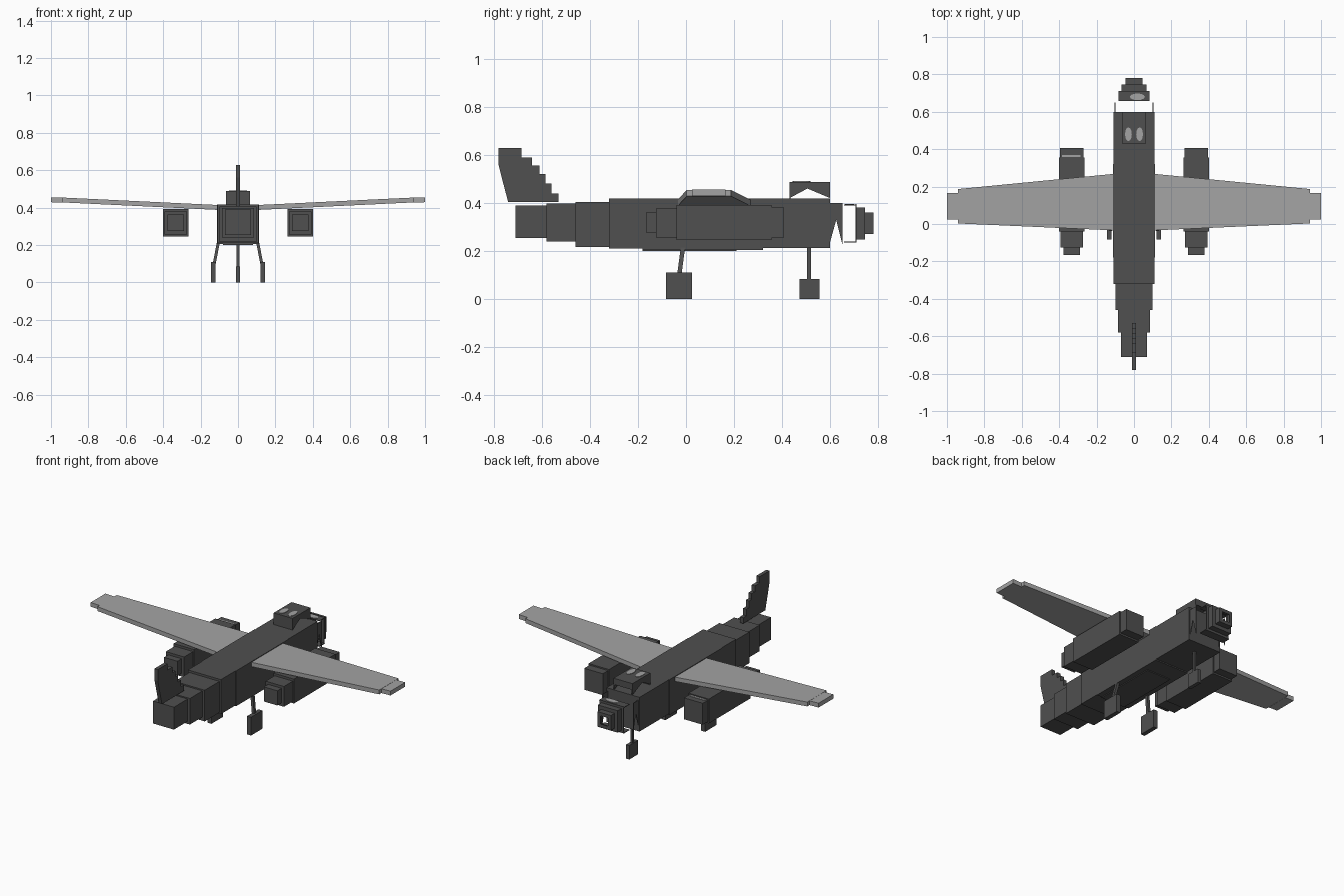
import bpy, bmesh, math
from mathutils import Vector

if "Cube" in bpy.data.objects:
    bpy.data.objects.remove(bpy.data.objects["Cube"])


def material(name, v):
    m = bpy.data.materials.new(name)
    m.diffuse_color = (v, v, v, 1)
    m.use_nodes = True
    m.node_tree.nodes["Principled BSDF"].inputs["Base Color"].default_value = m.diffuse_color
    return m


DARK = material("dark grey", 0.08)
LIGHT = material("light grey", 0.37)


def finish(name, bm, mat):
    bmesh.ops.recalc_face_normals(bm, faces=bm.faces[:])
    me = bpy.data.meshes.new(name)
    bm.to_mesh(me)
    bm.free()
    me.materials.append(mat)
    ob = bpy.data.objects.new(name, me)
    bpy.context.collection.objects.link(ob)
    return ob


def add_box(bm, x, y, z):
    """Box from three (low, high) ranges."""
    vs = bmesh.ops.create_cube(bm, size=1)["verts"]
    for v in vs:
        v.co = Vector([(r[0] + r[1]) / 2 + c * (r[1] - r[0]) for r, c in zip((x, y, z), v.co)])


def boxes(name, ranges, mat=DARK):
    bm = bmesh.new()
    for r in ranges:
        add_box(bm, *r)
    return finish(name, bm, mat)


def side_plate(name, profile, x0, x1, mat=DARK):
    """Extrude a (y, z) outline along x."""
    bm = bmesh.new()
    f = bm.faces.new([bm.verts.new((x0, y, z)) for y, z in profile])
    ext = bmesh.ops.extrude_face_region(bm, geom=[f])["geom"]
    bmesh.ops.translate(bm, vec=(x1 - x0, 0, 0), verts=[e for e in ext if isinstance(e, bmesh.types.BMVert)])
    return finish(name, bm, mat)


def loft(name, sections, mat):
    """Join four-cornered sections into a closed solid."""
    bm = bmesh.new()
    rings = [[bm.verts.new(p) for p in s] for s in sections]
    for a, b in zip(rings, rings[1:]):
        for i in range(4):
            bm.faces.new((a[i], a[(i + 1) % 4], b[(i + 1) % 4], b[i]))
    bm.faces.new(rings[0])
    bm.faces.new(rings[-1])
    return finish(name, bm, mat)


def spot(name, x, y, z, rx, ry):
    """Thin oval plate lying flat."""
    bm = bmesh.new()
    vs = bmesh.ops.create_cone(bm, cap_ends=True, segments=12, radius1=1, radius2=1, depth=0.003)["verts"]
    for v in vs:
        v.co = Vector((x + v.co.x * rx, y + v.co.y * ry, z + v.co.z))
    finish(name, bm, LIGHT)


# Stepped fuselage: half width, y range, z range
boxes("fuselage", [((-w, w), (y0, y1), (z0, z1)) for w, y0, y1, z0, z1 in (
    (0.07, -0.71, -0.58, 0.255, 0.39),
    (0.085, -0.58, -0.46, 0.24, 0.397),
    (0.10, -0.46, -0.32, 0.217, 0.405),
    (0.11, -0.32, -0.18, 0.21, 0.418),
    (0.113, -0.18, 0.32, 0.205, 0.418),
    (0.11, 0.32, 0.60, 0.212, 0.418))])
boxes("belly_panel", [((-0.08, 0.08), (-0.18, 0.21), (0.20, 0.206))])

# Stepped tail fin
side_plate("tail_fin", [
    (-0.74, 0.405), (-0.765, 0.50), (-0.78, 0.56), (-0.78, 0.628), (-0.685, 0.628),
    (-0.685, 0.59), (-0.64, 0.59), (-0.64, 0.555), (-0.61, 0.555), (-0.61, 0.52),
    (-0.585, 0.52), (-0.585, 0.48), (-0.56, 0.48), (-0.56, 0.44), (-0.53, 0.44),
    (-0.53, 0.405)], -0.011, 0.011)

# Canopy: roof, end frames and notched sides
boxes("canopy_roof", [((-0.063, 0.063), (0.43, 0.60), (0.482, 0.488))])
boxes("canopy_ends", [((-0.063, 0.063), (0.43, 0.434), (0.418, 0.485)),
                      ((-0.063, 0.063), (0.596, 0.60), (0.45, 0.485))])
for s, n in ((-1, "left"), (1, "right")):
    side_plate("canopy_side_" + n, [(0.43, 0.42), (0.43, 0.485), (0.60, 0.485), (0.60, 0.42), (0.505, 0.46)],
               s * 0.063, s * 0.058)
    spot("canopy_glint_" + n, s * 0.03, 0.48, 0.489, 0.018, 0.037)
    # Nose side gusset
    side_plate("nose_gusset_" + n, [(0.60, 0.40), (0.65, 0.40), (0.65, 0.23), (0.625, 0.33), (0.60, 0.24)],
               s * 0.10, s * 0.104)

# Open glazed nose: thin floor and roof, then two hollow steps
CZ = 0.315
boxes("nose_floor_and_roof", [((-0.083, 0.083), (0.658, 0.71), (z, z + 0.004)) for z in (0.235, 0.389)])


def frame(name, outer, inner, y0, y1):
    o, i = outer, inner
    boxes(name, [((-o, o), (y0, y1), (CZ + i, CZ + o)), ((-o, o), (y0, y1), (CZ - o, CZ - i)),
                 ((-o, -i), (y0, y1), (CZ - i, CZ + i)), ((i, o), (y0, y1), (CZ - i, CZ + i))])


frame("nose_back_frame", 0.08, 0.063, 0.706, 0.71)
frame("nose_middle_step", 0.066, 0.061, 0.71, 0.745)
frame("nose_middle_frame", 0.066, 0.045, 0.741, 0.745)
frame("nose_tip_step", 0.045, 0.040, 0.745, 0.78)
frame("nose_tip_frame", 0.045, 0.025, 0.776, 0.78)
spot("nose_glint", 0.018, 0.68, 0.394, 0.04, 0.018)

for s, n in ((-1, "left"), (1, "right")):
    # Tapered wing with a narrower tip block: x, y range, z range
    def section(x, y0, y1, z0, z1):
        return [(s * x, y0, z0), (s * x, y1, z0), (s * x, y1, z1), (s * x, y0, z1)]
    loft("wing_" + n, [section(0.108, -0.034, 0.268, 0.388, 0.414),
                       section(0.94, 0.003, 0.187, 0.428, 0.454)], LIGHT)
    loft("wing_tip_" + n, [section(0.94, 0.025, 0.165, 0.427, 0.453),
                           section(1.0, 0.025, 0.165, 0.429, 0.455)], LIGHT)
    # Stepped engine pod
    c = s * 0.333
    boxes("engine_" + n, [((c - w, c + w), (y0, y1), (z0, z1)) for w, y0, y1, z0, z1 in (
        (0.045, -0.165, -0.125, 0.275, 0.363),
        (0.061, -0.125, -0.04, 0.256, 0.378),
        (0.068, -0.04, 0.355, 0.245, 0.392),
        (0.062, 0.355, 0.405, 0.255, 0.384))])
    # Main landing gear
    boxes("main_wheel_" + n, [((s * 0.132 - 0.013, s * 0.132 + 0.013), (-0.083, 0.025), (0, 0.11))])
    loft("main_strut_" + n, [
        [(s * x + a * 0.008, y + b * 0.009, z) for a, b in ((-1, -1), (1, -1), (1, 1), (-1, 1))]
        for x, y, z in ((0.104, -0.012, 0.22), (0.127, -0.028, 0.10))], DARK)

# Light strip on one cowling
boxes("cowling_strip", [((-0.385, -0.285), (0.357, 0.37), (0.384, 0.387))], LIGHT)

# Nose landing gear
boxes("nose_wheel", [((-0.011, 0.011), (0.472, 0.556), (0, 0.084))])
boxes("nose_strut", [((-0.007, 0.007), (0.504, 0.52), (0.08, 0.215))])
